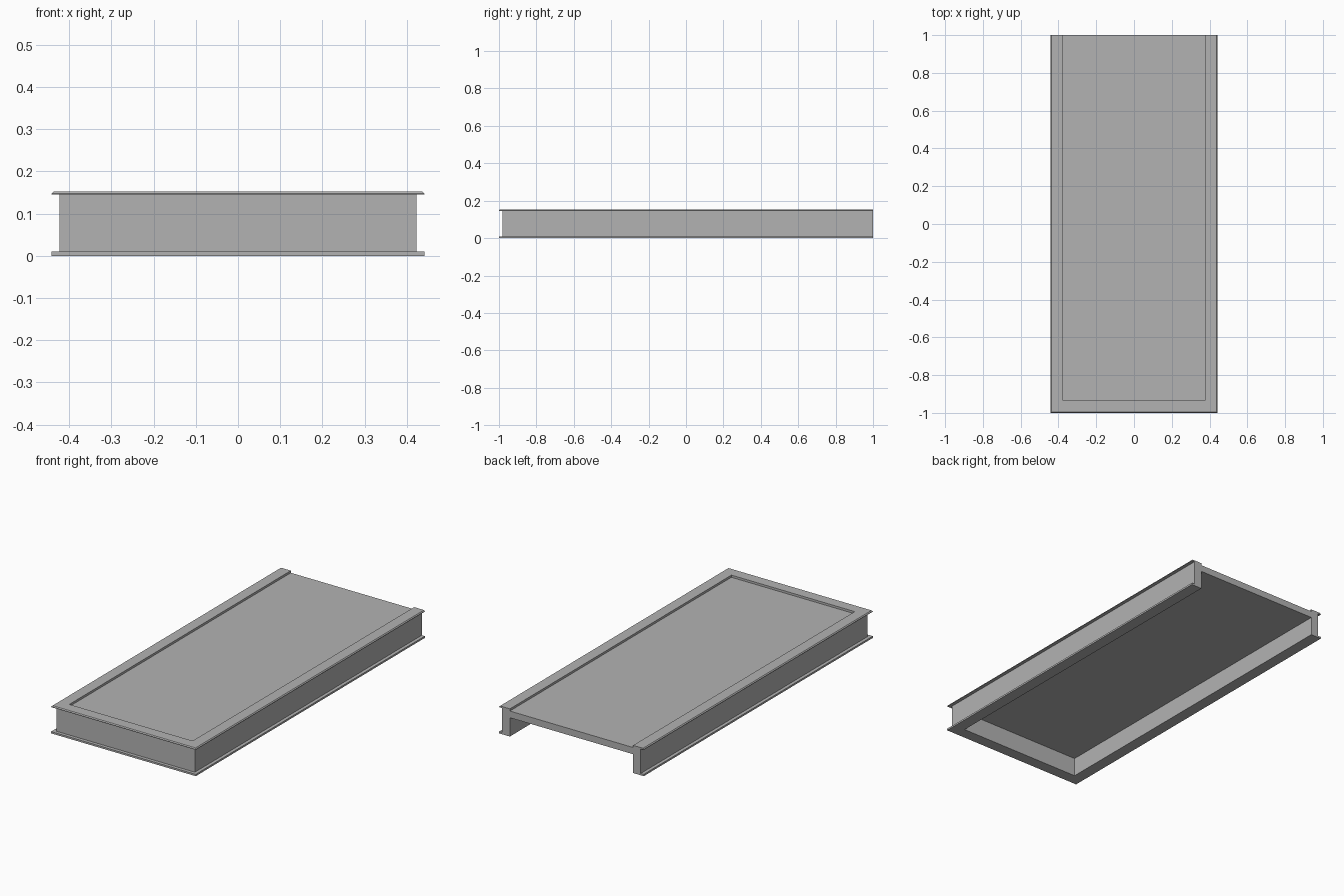
import bpy, bmesh

cube = bpy.data.objects.get("Cube")
if cube:
    bpy.data.objects.remove(cube, do_unlink=True)

grey = bpy.data.materials.new("plain grey")
grey.use_nodes = True
colour = (0.45, 0.45, 0.45, 1)
grey.diffuse_color = colour
grey.node_tree.nodes["Principled BSDF"].inputs["Base Color"].default_value = colour

INNER_X, INNER_Y, BACK = 0.377, -0.935, 1.0


def finish(name, bm):
    bmesh.ops.recalc_face_normals(bm, faces=bm.faces)
    mesh = bpy.data.meshes.new(name)
    bm.to_mesh(mesh)
    bm.free()
    mesh.materials.append(grey)
    obj = bpy.data.objects.new(name, mesh)
    bpy.context.collection.objects.link(obj)
    return obj


# Channel section: (distance outward from the inner face, height)
web, lip = 0.0465, 0.065
section = [(0, 0), (lip, 0), (lip, 0.01), (web, 0.01), (web, 0.145),
           (lip, 0.145), (lip, 0.148), (lip - 0.005, 0.153), (0, 0.153)]

# Three-sided frame, mitred at the front corners and open at the back
bm = bmesh.new()
rings = []
for side, at_back in ((-1, True), (-1, False), (1, False), (1, True)):
    rings.append([bm.verts.new((side * (INNER_X + d),
                                BACK if at_back else INNER_Y - d, z))
                  for d, z in section])
for a, b in zip(rings, rings[1:]):
    for i in range(len(section)):
        j = (i + 1) % len(section)
        bm.faces.new((a[i], a[j], b[j], b[i]))
bm.faces.new(rings[0])
bm.faces.new(rings[-1])
finish("channel_frame", bm)

# Recessed deck panel between the rails
bm = bmesh.new()
bmesh.ops.create_cube(bm, size=1)
top, bottom = 0.141, 0.104
bmesh.ops.scale(bm, verts=bm.verts,
                vec=(2 * INNER_X, BACK - INNER_Y, top - bottom))
bmesh.ops.translate(bm, verts=bm.verts,
                    vec=(0, (BACK + INNER_Y) / 2, (top + bottom) / 2))
finish("deck_panel", bm)
